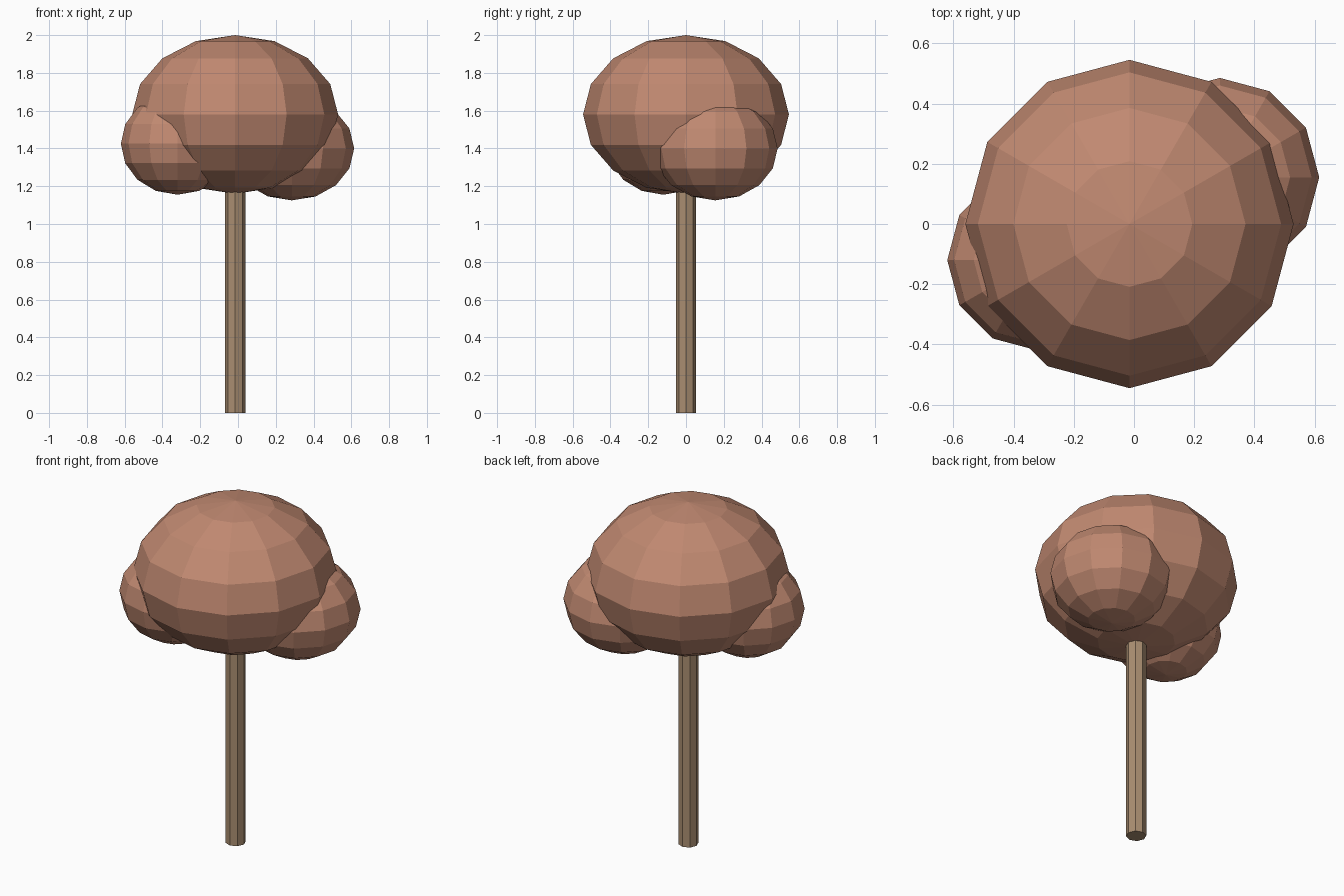
import bpy

if "Cube" in bpy.data.objects:
    bpy.data.objects.remove(bpy.data.objects["Cube"])


def material(name, color):
    mat = bpy.data.materials.new(name)
    mat.diffuse_color = (*color, 1.0)
    mat.use_nodes = True
    mat.node_tree.nodes["Principled BSDF"].inputs["Base Color"].default_value = mat.diffuse_color
    return mat


foliage_mat = material("russet foliage", (0.53, 0.25, 0.165))
bark_mat = material("tan bark", (0.40, 0.27, 0.165))


def finish(name, mat):
    obj = bpy.context.object
    obj.name = name
    obj.data.materials.append(mat)
    bpy.ops.object.shade_flat()
    return obj


def leaf_ball(name, center, radius, half_height):
    """Faceted, slightly flattened clump of leaves."""
    bpy.ops.mesh.primitive_uv_sphere_add(segments=12, ring_count=8, radius=1, location=center)
    bpy.context.object.scale = (radius, radius, half_height)
    bpy.ops.object.transform_apply(location=False, rotation=False, scale=True)
    return finish(name, foliage_mat)


# Crown and its two side clumps
leaf_ball("main_crown", (-0.015, 0.0, 1.58), 0.545, 0.42)
leaf_ball("right_clump", (0.285, 0.155, 1.40), 0.33, 0.275)
leaf_ball("left_clump", (-0.32, -0.12, 1.425), 0.30, 0.27)

# Octagonal trunk reaching into the crown
TRUNK_TOP = 1.25
bpy.ops.mesh.primitive_cylinder_add(vertices=8, radius=0.054, depth=TRUNK_TOP,
                                    location=(-0.015, 0.0, TRUNK_TOP / 2))
finish("trunk", bark_mat)
